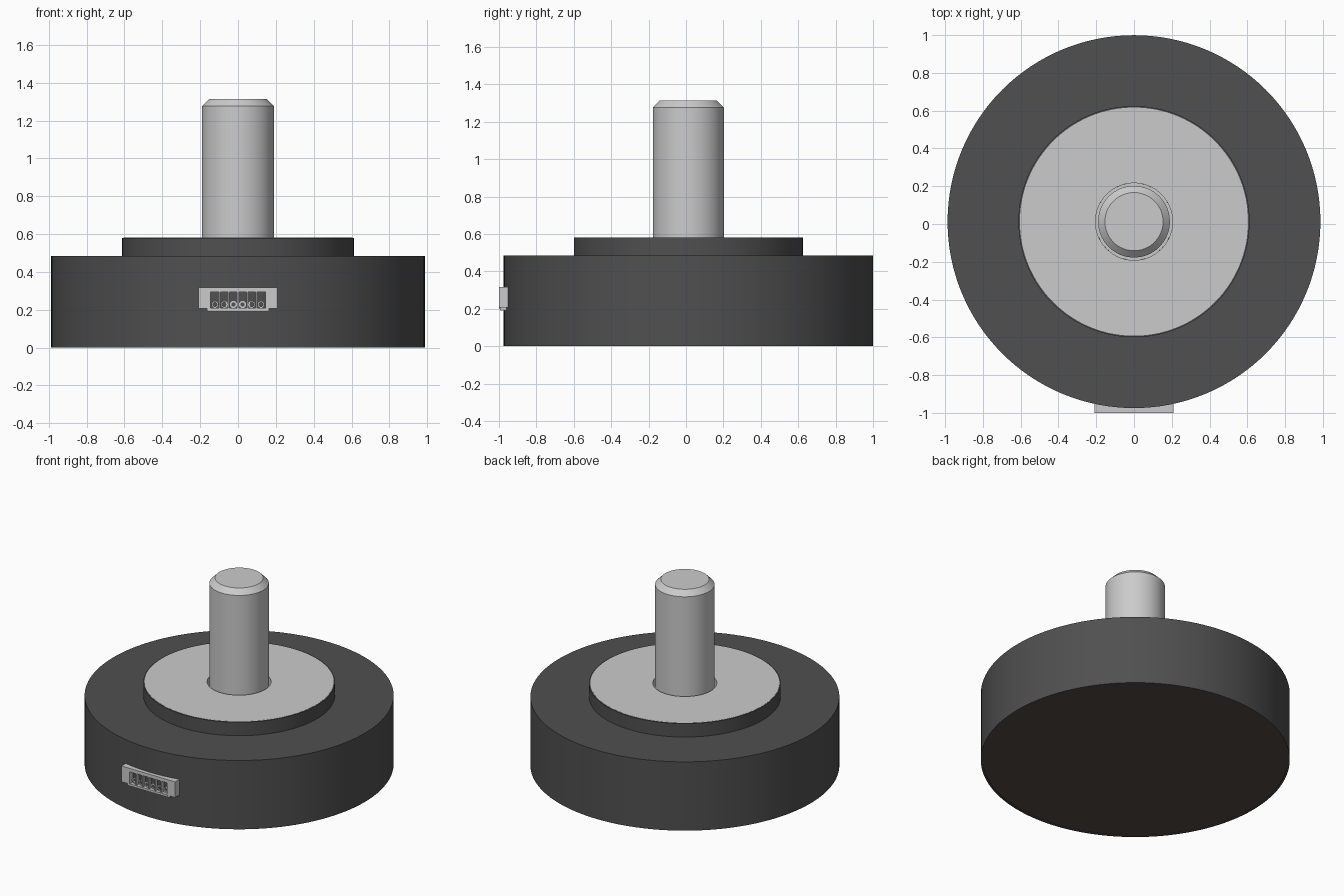
import bpy, bmesh, math
from mathutils import Matrix, Vector

if "Cube" in bpy.data.objects:
    bpy.data.objects.remove(bpy.data.objects["Cube"])

CY = 0.0125  # axis of the round parts


def material(name, rgb):
    m = bpy.data.materials.new(name)
    m.diffuse_color = (*rgb, 1)
    m.use_nodes = True
    m.node_tree.nodes["Principled BSDF"].inputs["Base Color"].default_value = m.diffuse_color
    return m


def finish(bm, name, mat=None, smooth=True):
    bmesh.ops.remove_doubles(bm, verts=bm.verts, dist=1e-5)
    bmesh.ops.recalc_face_normals(bm, faces=bm.faces)
    me = bpy.data.meshes.new(name)
    bm.to_mesh(me)
    bm.free()
    ob = bpy.data.objects.new(name, me)
    bpy.context.collection.objects.link(ob)
    if mat:
        me.materials.append(mat)
    if smooth:
        bpy.ops.object.select_all(action='DESELECT')
        ob.select_set(True)
        bpy.context.view_layer.objects.active = ob
        bpy.ops.object.shade_smooth_by_angle(angle=math.radians(30))
    return ob


def lathe(bm, profile, n, matrix):
    """Turn a (radius, height) profile around local z."""
    vs = [bm.verts.new((r, 0, z)) for r, z in profile]
    es = [bm.edges.new(p) for p in zip(vs, vs[1:])]
    before = set(bm.verts) - set(vs)
    bmesh.ops.spin(bm, geom=vs + es, cent=(0, 0, 0), axis=(0, 0, 1),
                   angle=2 * math.pi, steps=n, use_duplicate=False)
    new = [v for v in bm.verts if v not in before]
    bmesh.ops.transform(bm, matrix=matrix, verts=new)


def turned(name, profile, mat=None, n=128):
    bm = bmesh.new()
    lathe(bm, profile, n, Matrix.Translation((0, CY, 0)))
    return finish(bm, name, mat)


def box(bm, x0, x1, y0, y1, z0, z1):
    c = Vector(((x0 + x1) / 2, (y0 + y1) / 2, (z0 + z1) / 2))
    m = Matrix.Translation(c) @ Matrix.Diagonal((x1 - x0, y1 - y0, z1 - z0, 1))
    bmesh.ops.create_cube(bm, size=1, matrix=m)


dark = material("dark_housing", (0.08, 0.08, 0.08))
brown = material("base_brown", (0.085, 0.07, 0.058))

# Housing with raised boss, open for the face plate and the base cover
turned("housing", [(0.974, 0.01), (0.974, 0), (0.987, 0), (0.987, 0.485),
                   (0.612, 0.485), (0.612, 0.58), (0.602, 0.58), (0.602, 0.565)], dark)
# Base cover
turned("base_cover", [(0, 0.004), (0.975, 0.004)], brown)
# Face plate with shaft hole
turned("face_plate", [(0.204, 0.49), (0.204, 0.581), (0.604, 0.581), (0.604, 0.565)])
# Shaft with chamfered tip
turned("shaft", [(0.204, 0.49), (0.19, 0.49), (0.19, 1.277), (0.154, 1.313), (0, 1.313)], n=64)

# Connector frame: side blocks, rails, lower lip and slot dividers
F, B = -1.0, -0.95
bm = bmesh.new()
for s in (-1, 1):
    xs = sorted((s * 0.145, s * 0.21))
    box(bm, *xs, F, B, 0.206, 0.317)
box(bm, -0.145, 0.145, F, B, 0.293, 0.317)
box(bm, -0.145, 0.145, F, B, 0.2, 0.209)
box(bm, -0.165, 0.165, -0.994, B, 0.19, 0.206)
PITCH = 0.0485
for i in range(5):
    x = (i - 2) * PITCH
    box(bm, x - 0.004, x + 0.004, -0.996, B, 0.209, 0.293)
finish(bm, "connector_frame", smooth=False)

# Six round contacts
bm = bmesh.new()
for i in range(6):
    m = Matrix.Translation(((i - 2.5) * PITCH, B, 0.228)) @ Matrix.Rotation(math.pi / 2, 4, 'X')
    lathe(bm, [(0.019, 0), (0.019, 0.03), (0.011, 0.03), (0.011, 0)], 20, m)
finish(bm, "connector_contacts")
